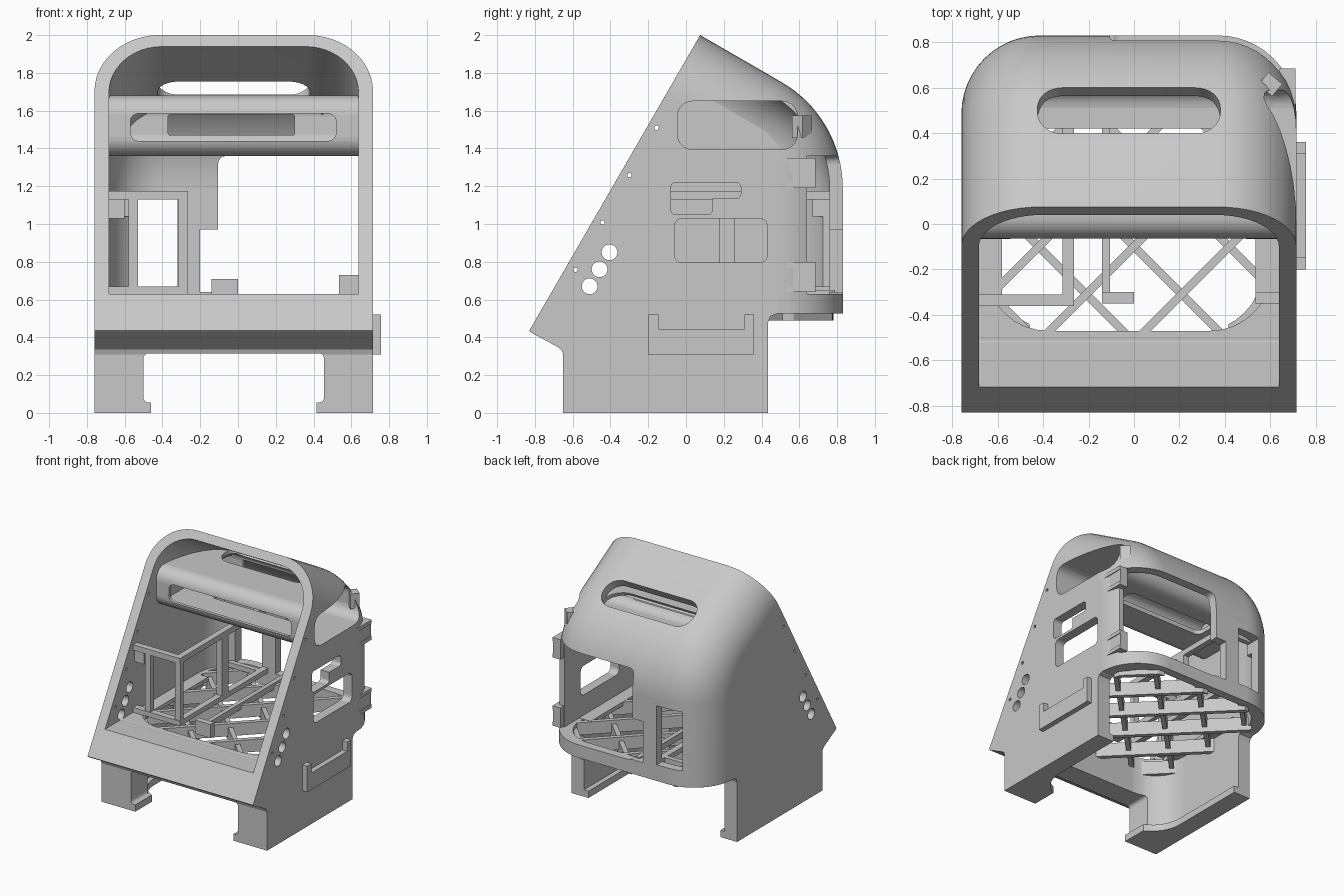
import bpy, bmesh, math
from mathutils import Matrix, Vector

old = bpy.data.objects.get("Cube")
if old:
    bpy.data.objects.remove(old, do_unlink=True)

grey = bpy.data.materials.new("plain grey")
grey.use_nodes = True
grey.diffuse_color = (0.58, 0.58, 0.58, 1)
grey.node_tree.nodes["Principled BSDF"].inputs["Base Color"].default_value = (0.58, 0.58, 0.58, 1)

X0, X1 = -0.76, 0.715
UP = Vector((0.5, 0.866))       # along the sloping front
BACK = Vector((0.866, -0.5))    # along the sloping roof


def finish(name, bm):
    bmesh.ops.remove_doubles(bm, verts=bm.verts, dist=1e-5)
    bmesh.ops.recalc_face_normals(bm, faces=bm.faces)
    me = bpy.data.meshes.new(name)
    bm.to_mesh(me)
    bm.free()
    me.materials.append(grey)
    ob = bpy.data.objects.new(name, me)
    bpy.context.collection.objects.link(ob)
    return ob


def loft(name, loops):
    bm = bmesh.new()
    rings = [[bm.verts.new(p) for p in loop] for loop in loops]
    n = len(rings[0])
    for a, b in zip(rings, rings[1:]):
        for i in range(n):
            j = (i + 1) % n
            bm.faces.new((a[i], a[j], b[j], b[i]))
    bm.faces.new(rings[0])
    bm.faces.new(rings[-1])
    return finish(name, bm)


def prism(name, pts, axis, lo, hi):
    put = {"x": lambda u, v, t: (t, u, v), "y": lambda u, v, t: (u, t, v),
           "z": lambda u, v, t: (u, v, t)}[axis]
    return loft(name, [[put(u, v, t) for u, v in pts] for t in (lo, hi)])


def rounded(u0, u1, v0, v1, r, steps=8):
    pts = []
    corners = ((u1 - r, v1 - r), (u0 + r, v1 - r), (u0 + r, v0 + r), (u1 - r, v0 + r))
    for k, (cu, cv) in enumerate(corners):
        for i in range(steps + 1):
            a = math.pi / 2 * (k + i / steps)
            pts.append((cu + r * math.cos(a), cv + r * math.sin(a)))
    return pts


def circle(u, v, r, n=24):
    return [(u + r * math.cos(2 * math.pi * i / n), v + r * math.sin(2 * math.pi * i / n))
            for i in range(n)]


def box(name, x0, x1, y0, y1, z0, z1):
    return prism(name, [(x0, y0), (x1, y0), (x1, y1), (x0, y1)], "z", z0, z1)


def boolean(ob, tool, op="DIFFERENCE"):
    mod = ob.modifiers.new("cut", "BOOLEAN")
    mod.operation, mod.solver, mod.object = op, "EXACT", tool
    bpy.context.view_layer.update()
    deps = bpy.context.evaluated_depsgraph_get()
    me = bpy.data.meshes.new_from_object(ob.evaluated_get(deps))
    ob.modifiers.clear()
    ob.data = me
    bpy.data.objects.remove(tool, do_unlink=True)


def roof_line(inset, lead=0.0, bottom=0.525):
    """Roof, back curve and back wall, moved inward by inset."""
    top = Vector((0.075, 2.0)) - UP * inset - BACK * lead
    r = 0.65 - inset
    pts = [tuple(top)]
    for i in range(17):
        a = math.radians(60 - 60 * i / 16)
        pts.append((0.18 + r * math.cos(a), 1.189 + r * math.sin(a)))
    return pts + [(0.83 - inset, bottom)]


def rounded_sections(x0, x1, radius, base, outline):
    loops, n = [], 12
    half = [(radius * (1 - math.cos(a)), base + radius * (1 - math.sin(a)))
            for a in (math.pi / 2 * i / n for i in range(n + 1))]
    for dx, d in half:
        loops.append([(x0 + dx, y, z) for y, z in outline(d)])
    for dx, d in reversed(half):
        loops.append([(x1 - dx, y, z) for y, z in outline(d)])
    return loops


# Outer shell with its legs
lower = [(0.48, 0.525), (0.448, 0.512), (0.435, 0.48), (0.435, 0), (-0.65, 0),
         (-0.65, 0.31), (-0.66, 0.335), (-0.685, 0.352), (-0.82, 0.425), (-0.83, 0.435)]
shell = loft("shell", rounded_sections(X0, X1, 0.345, 0, lambda d: roof_line(d) + lower))

# Main cavity, open to the front
boolean(shell, loft("cavity", rounded_sections(
    X0 + 0.077, X1 - 0.077, 0.28, 0.07,
    lambda d: roof_line(d, 0.3, 0.63) + [(-1.1, 0.63)])))

# Well under the floor and leg arch, each with a lip at the foot
WELL = (-0.65, 0.605, -0.47, 0.76)
for z0, z1, m in ((0.055, 0.8, 0), (-0.1, 0.1, 0.04)):
    boolean(shell, prism("well", rounded(WELL[0] + m, WELL[1] - m, WELL[2], WELL[3], 0.27),
                         "z", z0, z1))
    boolean(shell, prism("arch", rounded(-0.5 + m, 0.455 - m, z0 - 0.2 if m else z0,
                         0.1 if m else 0.315, 0.025, 4), "y", -1, 0))

# Back openings, the large one wrapping round the left corner
boolean(shell, prism("back_window", rounded(-0.105, 0.9, 0.63, 1.36, 0.04, 4), "y", 0.64, 1))
boolean(shell, box("corner_relief", 0.4, 0.637, 0.45, 0.7, 0.63, 1.36))
boolean(shell, box("back_notch", -0.2, 0, 0.6, 1, 0.64, 0.97))
boolean(shell, box("corner_window", -0.535, -0.32, 0.5, 1, 0.655, 1.13))

# Openings in the left side
POCKET = (-0.045, 0.59, 1.395, 1.65)
for u0, u1, v0, v1, r in ((*POCKET, 0.08), (-0.06, 0.43, 0.795, 1.03, 0.04),
                          (-0.08, 0.14, 1.05, 1.22, 0.025), (0.05, 0.29, 1.135, 1.22, 0.025)):
    boolean(shell, prism("side_opening", rounded(u0, u1, v0, v1, r, 5), "x", 0.45, 1))

# Button and screw holes through both sides
for i in range(3):
    boolean(shell, prism("button_hole", circle(-0.51 + 0.0525 * i, 0.67 + 0.09 * i, 0.042), "x", -1, 1))
for i in range(4):
    boolean(shell, prism("screw_hole", circle(-0.585 + 0.143 * i, 0.757 + 0.251 * i, 0.012, 10), "x", -1, 1))

# Deep cross tube, kept inside the shell and open at the left side
tube = prism("cross_tube", rounded(-0.065, 0.62, 1.36, 1.68, 0.1), "x", X0 + 0.03, X1 - 0.01)
boolean(tube, loft("tube_limit", rounded_sections(
    X0 + 0.02, X1 - 0.02, 0.325, 0.02, lambda d: roof_line(d) + lower)), "INTERSECT")
boolean(tube, prism("tube_bore", rounded(*POCKET, 0.08, 5), "x", X0 + 0.09, 1))
boolean(tube, prism("tube_front_slot", rounded(-0.57, 0.52, 1.44, 1.585, 0.045), "y", -0.3, 0.1))
boolean(tube, prism("tube_back_slot", rounded(-0.37, 0.3, 1.47, 1.58, 0.01, 2), "y", 0.5, 0.8))
boolean(tube, prism("tube_floor_slot", rounded(-0.42, 0.375, 0.25, 0.42, 0.05), "z", 1.3, 1.5))

# Carry handle slot, square to the roof, through the shell and the tube top
for part, depth in ((shell, -0.3), (tube, -0.16)):
    slot = prism("handle_slot", rounded(-0.425, 0.38, -0.12, 0.12, 0.11), "z", depth, 0.3)
    slot.data.transform(Matrix.Translation((0, 0.49, 1.735)) @ Matrix.Rotation(math.radians(-31), 4, "X"))
    boolean(part, slot)

# Diagonal floor lattice, trimmed to the well
for way, z0, z1 in ((1, 0.53, 0.63), (-1, 0.49, 0.6)):
    for k in range(-4, 5):
        bar = box("lattice_bar", -1.5, 1.5, -0.018, 0.018, z0, z1)
        bar.data.transform(Matrix.Translation((0.1 * way + 0.42 * k, 0, 0))
                           @ Matrix.Rotation(way * math.pi / 4, 4, "Z"))
        boolean(bar, prism("trim", rounded(WELL[0] - 0.02, WELL[1] + 0.02, WELL[2] - 0.02,
                                           WELL[3] + 0.02, 0.28), "z", 0, 1), "INTERSECT")
        if not len(bar.data.polygons):
            bpy.data.objects.remove(bar, do_unlink=True)

# Open inner frame
for z0, z1 in ((0.63, 0.67), (1.13, 1.175)):
    box("frame_crossbar", -0.7, -0.265, -0.36, -0.31, z0, z1)
    box("frame_rail", -0.315, -0.265, -0.33, 0.78, z0, z1)
    box("frame_back_bar", -0.62, -0.265, 0.68, 0.72, z0, z1)
for x0, x1, y, w in ((-0.58, -0.53, -0.355, 0.04), (-0.315, -0.265, -0.355, 0.04),
                     (-0.315, -0.265, 0.175, 0.085)):
    box("frame_post", x0, x1, y, y + w, 0.64, 1.16)
box("frame_side_post", -0.7, -0.6, -0.34, -0.31, 1.03, 1.14)

# Floor rails
box("centre_rail", -0.14, -0.105, -0.35, 0.79, 0.6, 0.65)
box("centre_stop", -0.14, 0, -0.35, -0.3, 0.6, 0.71)
for x0, x1 in ((0.535, 0.65), (-0.7, -0.58)):
    box("side_rail", x0, x1, -0.35, 0.45, 0.6, 0.632)
box("side_stop", 0.535, 0.65, -0.35, -0.3, 0.62, 0.73)

# Hook bracket on the left side
prism("side_bracket", [(-0.2, 0.31), (0.36, 0.31), (0.36, 0.52), (0.31, 0.52), (0.31, 0.445),
                       (-0.145, 0.445), (-0.145, 0.52), (-0.2, 0.52)], "x", X1 - 0.01, 0.757)

# Hinges at the back left
for z in (0.64, 1.19):
    box("hinge_block", 0.64, 0.705, 0.475, 0.685, z + 0.03, z + 0.13)
    for dz in (0, 0.13):
        box("hinge_ear", 0.64, 0.712, 0.475, 0.685, z + dz, z + dz + 0.03)

# Catches
box("back_catch", -0.6, -0.535, 0.67, 0.77, 1.04, 1.15)
catch = box("upper_catch", -0.04, 0.04, -0.035, 0.035, -0.06, 0.06)
catch.data.transform(Matrix.Translation((0.6, 0.615, 1.515)) @ Matrix.Rotation(math.radians(-40), 4, "Z"))

# Smooth curves, flat walls
bpy.ops.object.select_all(action="DESELECT")
for ob in (shell, tube):
    ob.select_set(True)
bpy.context.view_layer.objects.active = shell
bpy.ops.object.shade_smooth_by_angle(angle=math.radians(25))
for ob in (shell, tube):
    for face in ob.data.polygons:
        if max(abs(c) for c in face.normal) > 0.9999:
            face.use_smooth = False
